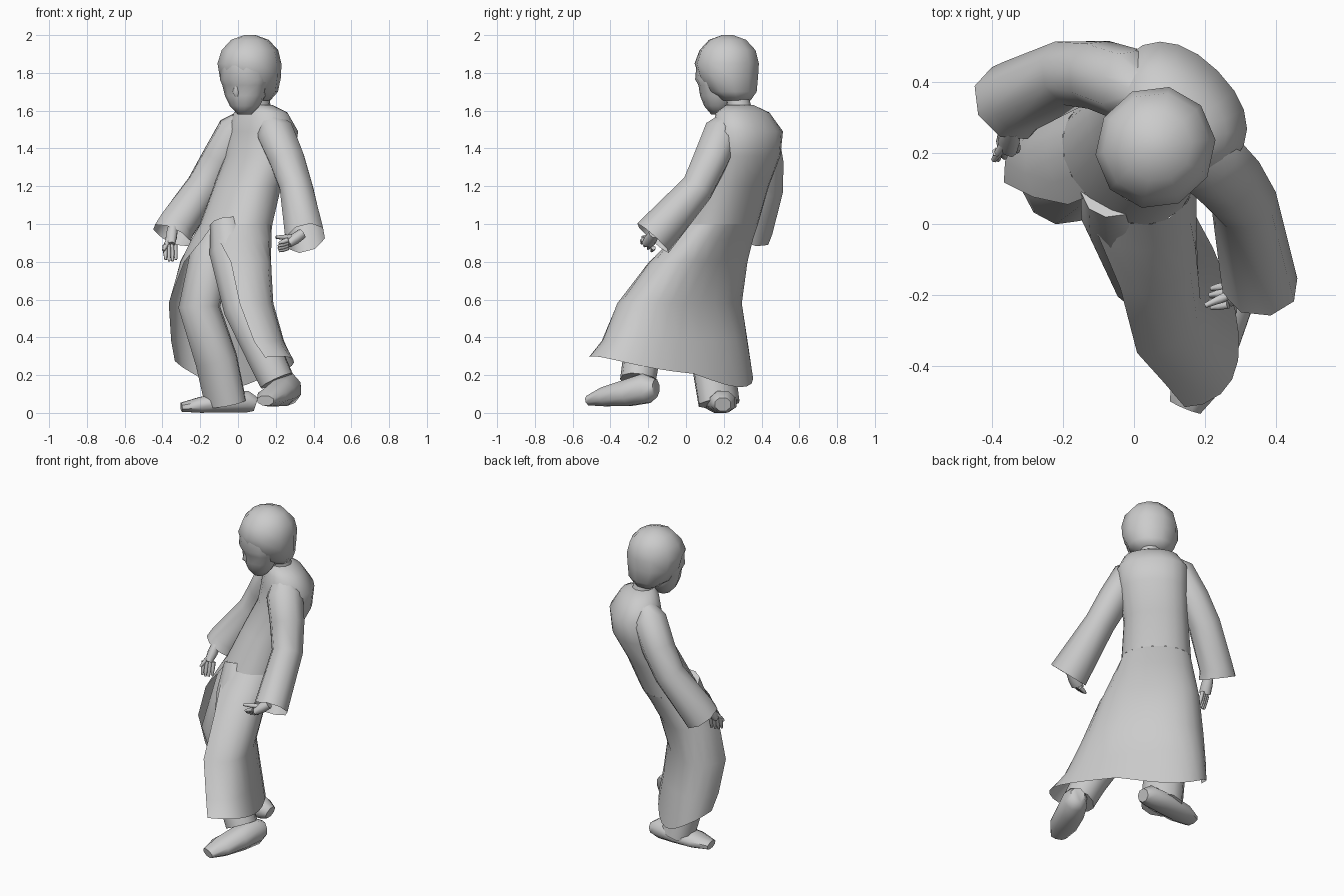
import bpy, math
from mathutils import Vector

if "Cube" in bpy.data.objects:
    bpy.data.objects.remove(bpy.data.objects["Cube"])


def loft(name, rings, caps=(True, True), closed=True, angle=60):
    """Skin a list of equal-length vertex rings (or open strips)."""
    n = len(rings[0])
    verts = [v for r in rings for v in r]
    faces = []
    for i in range(len(rings) - 1):
        for k in range(n if closed else n - 1):
            a, b = i * n + k, i * n + (k + 1) % n
            faces.append((a, b, b + n, a + n))
    if caps[0]:
        faces.append(tuple(reversed(range(n))))
    if caps[1]:
        faces.append(tuple(range(len(verts) - n, len(verts))))
    me = bpy.data.meshes.new(name)
    me.from_pydata([tuple(v) for v in verts], [], faces)
    ob = bpy.data.objects.new(name, me)
    bpy.context.collection.objects.link(ob)
    bpy.ops.object.select_all(action='DESELECT')
    ob.select_set(True)
    bpy.context.view_layer.objects.active = ob
    bpy.ops.object.mode_set(mode='EDIT')
    bpy.ops.mesh.select_all(action='SELECT')
    bpy.ops.mesh.normals_make_consistent(inside=False)
    bpy.ops.object.mode_set(mode='OBJECT')
    bpy.ops.object.shade_smooth_by_angle(angle=math.radians(angle))
    return ob


def tube(name, stations, n=8, caps=(True, True)):
    """Loft along a path of (x, y, z, half width, half height)."""
    pts = [Vector(s[:3]) for s in stations]
    whole = (pts[-1] - pts[0]).normalized()
    ref = Vector((0, 0, 1)) if abs(whole.z) < 0.8 else Vector((-1, -1, 0)).normalized()
    rings = []
    for i, s in enumerate(stations):
        t = (pts[min(i + 1, len(pts) - 1)] - pts[max(i - 1, 0)]).normalized()
        side = t.cross(ref).normalized()
        up = side.cross(t)
        ang = [2 * math.pi * (k + 0.5) / n for k in range(n)]
        rings.append([pts[i] + side * s[3] * math.cos(a) + up * s[4] * math.sin(a) for a in ang])
    return loft(name, rings, caps)


def spow(v, p):
    return math.copysign(abs(v) ** p, v)


def coat_ring(x, y, z, a, b, yaw, start, end, n, hem=False):
    """Section: a along the wearer's left, b backward, between two angles."""
    yaw = math.radians(yaw)
    ring = []
    for k in range(n):
        t = math.radians(start + (end - start) * k / (n if end - start == 360 else n - 1))
        c, s = math.cos(t), math.sin(t)
        dz = .05 * c * c + .04 * c - .14 * s * max(0, -c) if hem else 0
        u, v = a * spow(c, .9), b * spow(s, .9)
        ring.append(Vector((x + u * math.cos(yaw) + v * math.sin(yaw),
                            y - u * math.sin(yaw) + v * math.cos(yaw), z + dz)))
    return ring


# Coat body, closed above the waist
body = [(.11, .285, 1.63, .075, .065), (.12, .30, 1.59, .16, .11), (.13, .325, 1.49, .21, .15),
        (.115, .315, 1.36, .20, .155), (.05, .26, 1.2, .19, .155), (-.01, .19, 1.0, .205, .165)]
loft("coat_body", [coat_ring(*s, 45, -90, 270, 20) for s in body], (True, False))

# Coat skirt, open at the front: section, turn, left edge and right edge angles
skirt = [(-.01, .19, 1.0, .205, .165, 45, -89, 269), (-.035, .14, .92, .24, .17, 47, -74, 262),
         (-.065, .065, .8, .295, .18, 50, -48, 242),
         (-.09, -.035, .58, .37, .20, 55, -30, 222), (-.055, -.06, .38, .43, .21, 58, -22, 216),
         (-.02, -.08, .21, .48, .22, 60, -18, 212)]
loft("coat_skirt", [coat_ring(*s, 20, i == 5) for i, s in enumerate(skirt)], (False, False), closed=False)

# Sleeves, flared at the cuffs
tube("left_sleeve", [(.14, .25, 1.57, .05, .05), (.20, .19, 1.48, .10, .11), (.26, .13, 1.34, .095, .105),
                     (.31, .06, 1.19, .09, .095), (.355, -.175, .925, .12, .105)], 8, (True, False))
tube("right_sleeve", [(.05, .36, 1.57, .05, .05), (-.01, .39, 1.49, .105, .105), (-.10, .42, 1.34, .10, .10),
                      (-.18, .425, 1.2, .10, .095), (-.325, .36, .99, .105, .11), (-.35, .34, .94, .115, .11)],
     8, (True, False))


# Hands: palm, four fingers and a thumb
def hand(side, wrist, knuckle, tip, spread, thumb):
    w, kn, tp, sp = map(Vector, (wrist, knuckle, tip, spread))
    tube(side + "_palm", [(*w, .028, .028), (*w.lerp(kn, .5), .035, .03), (*kn, .036, .022)], 8)
    for i in range(4):
        o = sp * (i - 1.5)
        e = kn + o + (tp - kn) * (1 - .08 * abs(i - 1.5))
        tube(f"{side}_finger_{i + 1}", [(*(kn + o), .013, .013), (*((kn + o).lerp(e, .55)), .012, .012),
                                        (*e, .007, .007)], 6)
    b = w.lerp(kn, .4)
    tube(side + "_thumb", [(*b, .016, .016), (*b.lerp(Vector(thumb), .6), .014, .014), (*thumb, .008, .008)], 6)


hand("left", (.34, -.17, .95), (.265, -.20, .895), (.21, -.21, .875), (.0, .018, -.014), (.20, -.23, .93))
hand("right", (-.345, .27, .98), (-.36, .215, .89), (-.355, .19, .80), (.018, .008, .0), (-.395, .18, .86))

# Trouser legs
tube("left_trouser", [(-.06, .10, 1.0, .09, .09), (-.04, .03, .85, .115, .11), (.035, -.13, .55, .115, .11),
                      (.145, -.235, .30, .10, .10), (.205, -.255, .17, .095, .095)], 10)
tube("right_trouser", [(-.08, .20, 1.0, .10, .09), (-.14, .16, .85, .115, .11), (-.205, .11, .56, .115, .11),
                       (-.115, .14, .28, .125, .105), (-.065, .175, .05, .125, .10)], 10)

# Shoes: heel to toe
tube("left_shoe", [(.295, -.16, .13, .045, .05), (.27, -.21, .13, .075, .085), (.225, -.31, .105, .085, .075),
                   (.18, -.43, .085, .085, .055), (.145, -.515, .065, .05, .028)], 8)
tube("right_shoe", [(.095, .195, .045, .045, .04), (.05, .195, .06, .07, .062), (-.06, .19, .055, .085, .058),
                    (-.2, .18, .042, .085, .045), (-.30, .17, .03, .05, .026)], 8)

# Head: face and hair turned 30 degrees to the side
HC = Vector((.063, .22, 0))
YAW = math.radians(-30)
FWD = Vector((math.sin(YAW), -math.cos(YAW), 0))
SIDE = Vector((math.cos(YAW), math.sin(YAW), 0))


def head_ring(f, a, b, z, n=10):
    c = HC + FWD * f + Vector((0, 0, z))
    return [c + SIDE * a * math.cos(2 * math.pi * k / n) + FWD * b * math.sin(2 * math.pi * k / n)
            for k in range(n)]


loft("face", [head_ring(*r, 12) for r in [(.045, .13, .125, 1.84), (.055, .135, .12, 1.765), (.055, .125, .10, 1.735),
                                          (.05, .11, .10, 1.68), (.055, .08, .075, 1.625),
                                          (.055, .035, .04, 1.58)]])
loft("hair", [head_ring(*r) for r in [(-.055, .085, .075, 1.655), (-.035, .135, .125, 1.70), (-.005, .165, .16, 1.78),
                                      (.005, .168, .175, 1.85), (0, .15, .152, 1.92), (0, .10, .10, 1.975),
                                      (0, .03, .03, 2.0)]])
nose = [HC + FWD * f + Vector((0, 0, z)) for f, z in ((.14, 1.745), (.15, 1.695), (.125, 1.67))]
tube("nose", [(*p, r, r) for p, r in zip(nose, (.01, .018, .014))], 6)

# Neck
tube("neck", [(.115, .29, 1.58, .065, .065), (.10, .265, 1.70, .06, .06)], 10)
